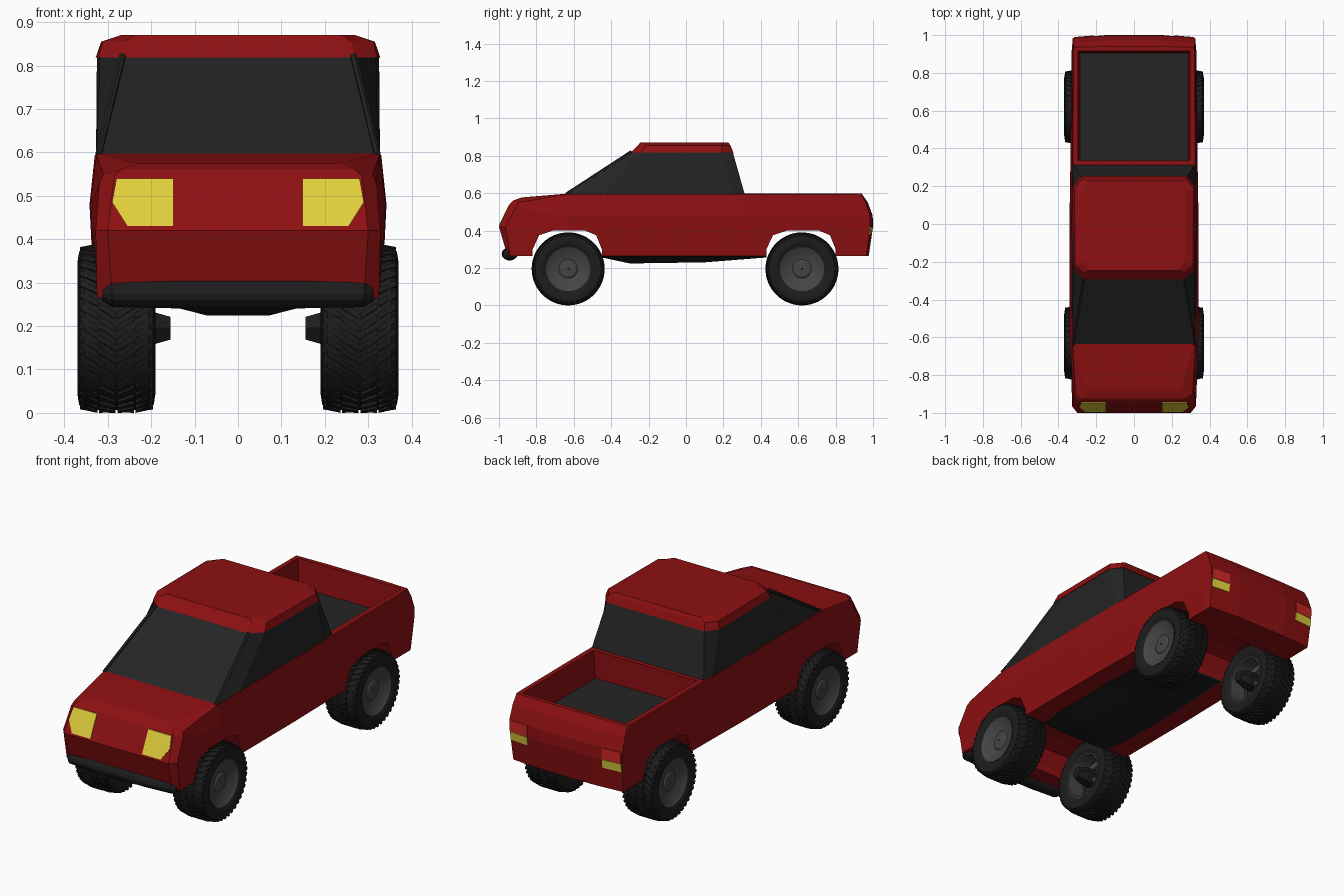
import bpy, bmesh, math
from mathutils import Vector, Matrix
from mathutils.bvhtree import BVHTree

if "Cube" in bpy.data.objects:
    bpy.data.objects.remove(bpy.data.objects["Cube"])


def mat(name, r, g, b):
    m = bpy.data.materials.new(name)
    m.diffuse_color = (r, g, b, 1)
    m.use_nodes = True
    m.node_tree.nodes["Principled BSDF"].inputs["Base Color"].default_value = m.diffuse_color
    return m


RED = mat("body red", 0.27, 0.005, 0.006)
DARK = mat("dark glass", 0.018, 0.018, 0.018)
BLACK = mat("tyre black", 0.012, 0.012, 0.012)
GREY = mat("rim grey", 0.06, 0.06, 0.06)
YELLOW = mat("lamp yellow", 0.76, 0.62, 0.045)
LAMP_RED = mat("lamp red", 0.6, 0.02, 0.02)


def make(name, bm, *mats):
    bmesh.ops.recalc_face_normals(bm, faces=bm.faces)
    me = bpy.data.meshes.new(name)
    bm.to_mesh(me)
    bm.free()
    ob = bpy.data.objects.new(name, me)
    bpy.context.collection.objects.link(ob)
    for m in mats:
        me.materials.append(m)
    return ob


def loft(bm, rings, cap=True):
    """Skin closed rings of equal length; returns the vertex rings."""
    vs = [[bm.verts.new(p) for p in r] for r in rings]
    n = len(rings[0])
    for a, b in zip(vs, vs[1:]):
        for i in range(n):
            j = (i + 1) % n
            bm.faces.new((a[i], a[j], b[j], b[i]))
    if cap:
        bm.faces.new(vs[0])
        bm.faces.new(vs[-1])
    return vs


def prism(name, pts, half):
    """Side outline (y, z) extruded across x."""
    bm = bmesh.new()
    loft(bm, [[(s * half, y, z) for y, z in pts] for s in (-1, 1)])
    return make(name, bm)


def cut(ob, cutter):
    m = ob.modifiers.new("cut", 'BOOLEAN')
    m.operation = 'DIFFERENCE'
    m.solver = 'EXACT'
    m.object = cutter
    bpy.context.view_layer.objects.active = ob
    bpy.ops.object.modifier_apply(modifier=m.name)
    bpy.data.objects.remove(cutter)


# Lower body: sections along y, five levels each (half widths, y, z)
def same(y):
    return (y,) * 5


BELT = (.265, .40, .48, .593, .597)
sections = [
    ((.29, .30, .285, .27, .235), (-.955, -1, -.94, -.925, -.885), (.265, .42, .545, .56, .575)),
    ((.325, .328, .32, .31, .25), (-.94, -.965, -.91, -.895, -.865), (.265, .42, .525, .55, .578)),
    ((.325, .335, .34, .326, .318), same(-.64), BELT),
    ((.325, .338, .342, .33, .325), same(0), BELT),
    ((.32, .333, .337, .328, .323), same(.31), BELT),
    ((.315, .326, .33, .324, .32), same(.915), BELT),
    ((.315, .322, .324, .322, .318), (.965, .985, .985, .96, .935), (.265, .42, .48, .55, .597)),
    ((.15, .15, .15, .15, .15), (.977, 1, .998, .972, .94), (.265, .42, .48, .55, .597)),
]
bm = bmesh.new()
rings = []
for w, y, z in sections:
    half = list(zip(w, y, z))
    rings.append(half + [(-a, b, c) for a, b, c in reversed(half)])
vs = loft(bm, rings, cap=False)
for r in (vs[0], vs[-1]):
    for i in range(4):
        bm.faces.new((r[i], r[i + 1], r[8 - i], r[9 - i]))
body = make("body", bm, RED, DARK)

# Wheel arches and open bed
WHEEL_Y = (-.63, .62)
ARCH = [(-.19, .2), (-.19, .3), (-.155, .375), (-.08, .4),
        (.09, .4), (.15, .375), (.18, .3), (.18, .2)]
for wy in WHEEL_Y:
    cut(body, prism("arch_cutter", [(wy + y, z) for y, z in ARCH], .5))
bm = bmesh.new()
loft(bm, [[(-x, .335, z), (x, .335, z), (x, y, z), (-x, y, z)]
          for x, y, z in ((.285, .905, .455), (.305, .925, .7))])
cut(body, make("bed_cutter", bm))
for p in body.data.polygons:
    floor = p.normal.z > .9 and .44 < p.center.z < .47 and p.center.y > .3
    p.material_index = 1 if floor else 0


# Cab: glass band with a red roof
def plan(pts, z):
    return [(x, y, z) for x, y in pts] + [(-x, y, z) for x, y in reversed(pts)]


EAVE = [(.265, -.29), (.318, -.235), (.325, .19), (.28, .25)]
bm = bmesh.new()
loft(bm, [plan([(.323, -.645), (.326, -.45), (.327, .25), (.322, .315)], .59),
          plan(EAVE, .82)])
make("cab_glass", bm, DARK)
bm = bmesh.new()
loft(bm, [plan([(x + .003, y * 1.012) for x, y in EAVE], .818),
          plan([(.262, -.257), (.312, -.215), (.315, .19), (.275, .238)], .855),
          plan([(.24, -.245), (.27, -.2), (.27, .18), (.245, .228)], .87)])
make("roof", bm, RED)


# Windscreen pillars
def beam(name, a, b, r, m, seg=6):
    a, b = Vector(a), Vector(b)
    bm = bmesh.new()
    rot = (b - a).to_track_quat('Z', 'Y').to_matrix().to_4x4()
    bmesh.ops.create_cone(bm, cap_ends=True, segments=seg, radius1=r, radius2=r,
                          depth=(b - a).length,
                          matrix=Matrix.Translation((a + b) / 2) @ rot)
    return make(name, bm, m)


for s, side in ((1, "right"), (-1, "left")):
    beam("pillar_" + side, (s * .321, -.64, .595), (s * .266, -.292, .822), .008, DARK)

# Lamps: thin plates projected on the body surface
tree = BVHTree.FromPolygons([v.co for v in body.data.vertices],
                            [tuple(p.vertices) for p in body.data.polygons])


def plate(name, pts, d, m):
    """pts are (x, z); d is the outward y direction."""
    bm = bmesh.new()
    base = []
    for x, z in pts:
        hit = tree.ray_cast(Vector((x, d * 2, z)), Vector((0, -d, 0)))[0]
        base.append(hit if hit else Vector((x, d * .98, z)))
    loft(bm, [[p + Vector((0, d * o, 0)) for p in base] for o in (-.004, .004)])
    make(name, bm, m)


HEAD = [(.148, .54), (.28, .54), (.29, .485), (.255, .43), (.148, .43)]
for s, side in ((1, "right"), (-1, "left")):
    plate("headlight_" + side, [(s * x, z) for x, z in HEAD], -1, YELLOW)
    for nm, z0, z1, m in (("tail_lamp_", .421, .479, LAMP_RED),
                          ("reverse_lamp_", .375, .419, YELLOW)):
        plate(nm + side, [(s * x, z) for x, z in
                          ((.215, z0), (.318, z0), (.318, z1), (.215, z1))], 1, m)

# Front bumper tube with tapered ends
bm = bmesh.new()
loft(bm, [[(x, y0 + ry * math.cos(t * math.tau / 14), .275 + rz * math.sin(t * math.tau / 14))
           for t in range(14)]
          for x, y0, ry, rz in ((-.312, -.93, .025, .018), (-.29, -.938, .04, .032),
                                (-.15, -.943, .043, .035), (.15, -.943, .043, .035),
                                (.29, -.938, .04, .032), (.312, -.93, .025, .018))])
make("front_bumper", bm, BLACK)

# Underbody pan
bm = bmesh.new()
loft(bm, [[(-a, y, .27), (a, y, .27), (a, y, .262), (b, y, z), (-b, y, z), (-a, y, .262)]
          for y, a, b, z in ((-.45, .2, .12, .256), (-.3, .22, .07, .224),
                             (.1, .22, .07, .23), (.43, .2, .12, .256))])
make("underbody", bm, BLACK)


# Wheels
def lathe(bm, prof, c, s, seg=36):
    """Revolve a closed (x, radius) profile about the axle."""
    out = []
    for k in range(seg + 1):
        t = (k % seg) * math.tau / seg
        out.append([(s * x, c[0] + r * math.cos(t), c[1] + r * math.sin(t)) for x, r in prof])
    loft(bm, out, cap=False)
    bmesh.ops.remove_doubles(bm, verts=bm.verts, dist=1e-5)


TYRE = [(.2, .118), (.192, .13), (.19, .15), (.194, .176), (.206, .188), (.354, .188),
        (.366, .176), (.37, .15), (.366, .13), (.358, .118)]
RIM = [(.2, .119), (.36, .119), (.352, .11), (.338, .05), (.344, .042), (.346, .004),
       (.32, .004), (.32, .106), (.2, .112)]
HUB = [(.155, .004), (.155, .03), (.2, .045), (.33, .05), (.33, .004)]
R = .195
for wy, end in zip(WHEEL_Y, ("front", "rear")):
    for s, side in ((1, "right"), (-1, "left")):
        tag = end + "_" + side
        c = (wy, R)
        bm = bmesh.new()
        lathe(bm, TYRE, c, s)
        tyre = make("tyre_" + tag, bm, BLACK)
        # Chevron tread blocks
        bm = bmesh.new()
        N = 40
        for k in range(N):
            for x0, x1, skew in ((.196, .236, 1), (.240, .278, 1),
                                 (.282, .320, -1), (.324, .364, -1)):
                loops = []
                for r in (.18, R):
                    loop = []
                    for x, dt in ((x0, 0), (x1, skew), (x1, skew + .62), (x0, .62)):
                        if skew < 0:
                            dt += 1
                        rr = r - (.008 if x in (.196, .364) else 0)
                        t = (k + dt * .8) * math.tau / N
                        loop.append((s * x, wy + rr * math.cos(t), R + rr * math.sin(t)))
                    loops.append(loop)
                loft(bm, loops)
        make("tread_" + tag, bm, BLACK)
        bm = bmesh.new()
        lathe(bm, RIM, c, s)
        rim = make("rim_" + tag, bm, GREY)
        bm = bmesh.new()
        lathe(bm, HUB, c, s, 6)
        make("hub_" + tag, bm, BLACK)
        # Inner spokes
        for k in range(3):
            t = math.pi / 2 + k * math.tau / 3
            beam("spoke_%s_%d" % (tag, k), (s * .21, wy, R),
                 (s * .30, wy + .108 * math.cos(t), R + .108 * math.sin(t)), .016, GREY, 4)
        for ob in (tyre, rim):
            bpy.ops.object.select_all(action='DESELECT')
            ob.select_set(True)
            bpy.context.view_layer.objects.active = ob
            bpy.ops.object.shade_smooth_by_angle(angle=math.radians(30))
